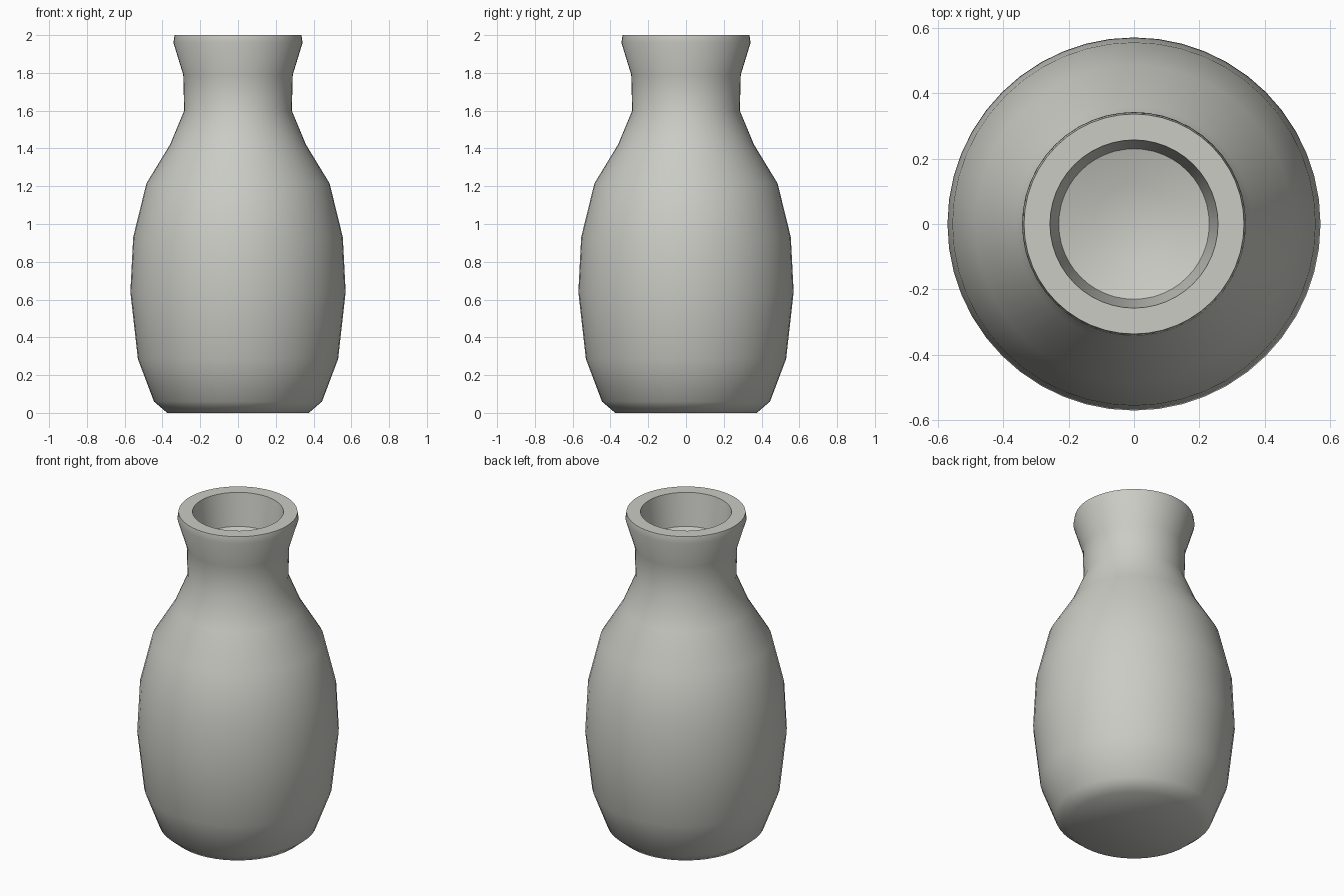
import bpy
import bmesh
import math

# Remove the default cube
cube = bpy.data.objects.get("Cube")
if cube:
    bpy.data.objects.remove(cube, do_unlink=True)

SIDES = 48

# Glazed ceramic colour
glaze = bpy.data.materials.new("warm_grey_ceramic")
glaze.use_nodes = True
colour = (0.60, 0.60, 0.56, 1.0)
glaze.diffuse_color = colour
glaze.node_tree.nodes["Principled BSDF"].inputs["Base Color"].default_value = colour

# Half section (radius, height): base, belly, shoulder, neck, lip, shallow inside
profile = [
    (0, 0), (0.375, 0), (0.445, 0.06), (0.53, 0.285), (0.57, 0.64),
    (0.555, 0.93), (0.485, 1.215), (0.36, 1.42), (0.285, 1.60),
    (0.29, 1.79), (0.342, 1.96), (0.336, 2.0),
    (0.257, 2.0), (0.23, 1.80), (0.12, 1.765), (0, 1.75),
]


def lathe(name, points, material):
    """Spin a half section around z into a closed solid."""
    bm = bmesh.new()
    verts = [bm.verts.new((r, 0, z)) for r, z in points]
    edges = [bm.edges.new(pair) for pair in zip(verts, verts[1:])]
    bmesh.ops.spin(bm, geom=verts + edges, cent=(0, 0, 0), axis=(0, 0, 1),
                   angle=math.tau, steps=SIDES)
    bmesh.ops.remove_doubles(bm, verts=bm.verts, dist=0.0005)
    bmesh.ops.recalc_face_normals(bm, faces=bm.faces)
    mesh = bpy.data.meshes.new(name)
    bm.to_mesh(mesh)
    bm.free()
    mesh.materials.append(material)
    obj = bpy.data.objects.new(name, mesh)
    bpy.context.collection.objects.link(obj)
    return obj


bottle = lathe("bottle", profile, glaze)

# Soft body with crisp lip edges
bpy.ops.object.select_all(action="DESELECT")
bottle.select_set(True)
bpy.context.view_layer.objects.active = bottle
bpy.ops.object.shade_smooth_by_angle(angle=math.radians(50))
